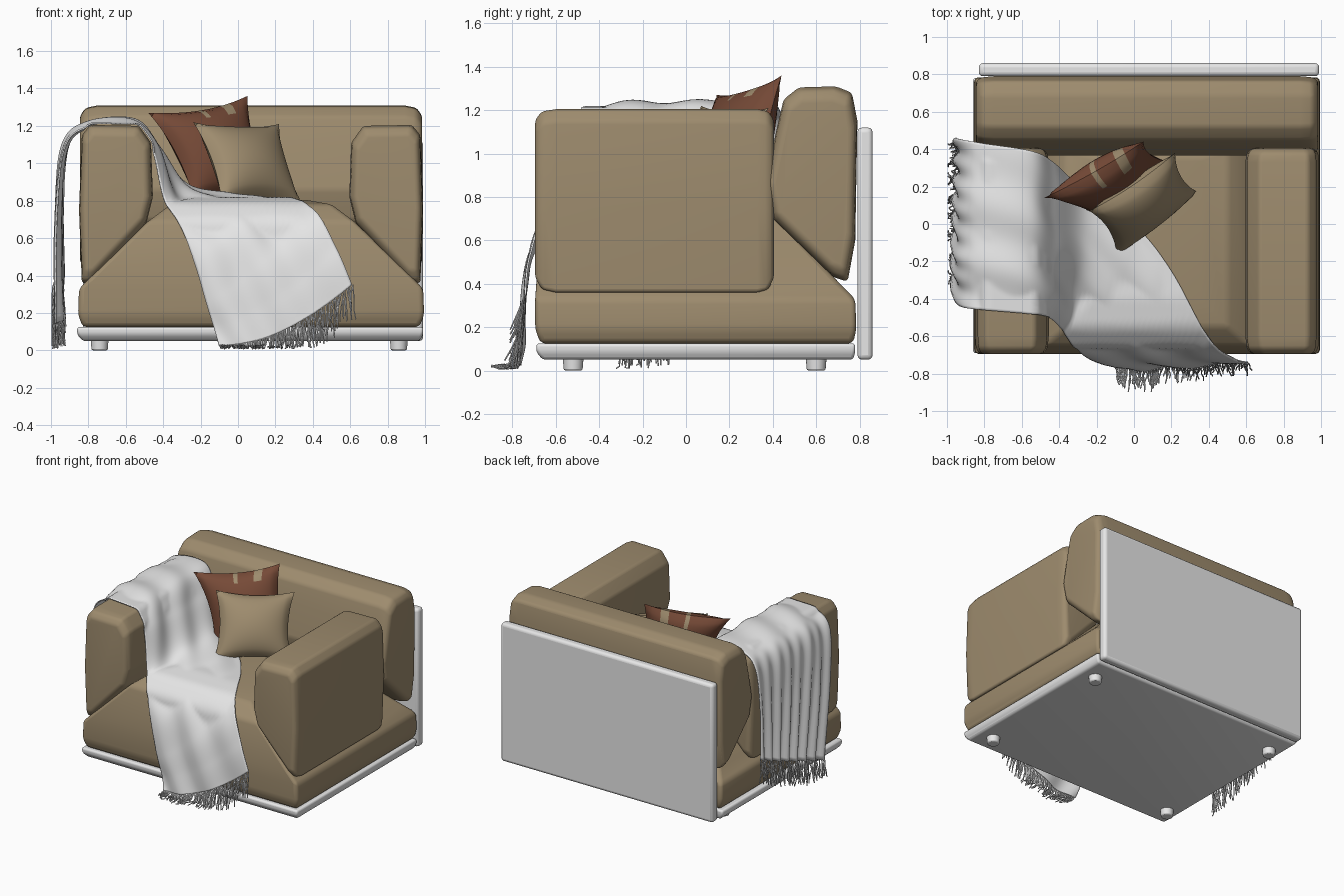
import bpy, bmesh, math, random
from mathutils import Vector
from mathutils.bvhtree import BVHTree

random.seed(4)
if "Cube" in bpy.data.objects:
    bpy.data.objects.remove(bpy.data.objects["Cube"])


def material(name, rgb):
    m = bpy.data.materials.new(name)
    m.use_nodes = True
    m.diffuse_color = (*rgb, 1)
    m.node_tree.nodes["Principled BSDF"].inputs["Base Color"].default_value = (*rgb, 1)
    return m


TAN = material("tan fabric", (0.34, 0.26, 0.155))
BROWN = material("brown leather", (0.18, 0.068, 0.038))
WHITE = material("white frame", (0.8, 0.8, 0.8))
THROW = material("pale grey wool", (0.78, 0.78, 0.78))
MID_X = 0.07


def finish(name, bm, mats, bevel=0, segments=4):
    """Turn a bmesh into a smooth object with optional rounded edges."""
    bmesh.ops.recalc_face_normals(bm, faces=bm.faces)
    mesh = bpy.data.meshes.new(name)
    bm.to_mesh(mesh)
    bm.free()
    obj = bpy.data.objects.new(name, mesh)
    bpy.context.collection.objects.link(obj)
    for m in mats:
        mesh.materials.append(m)
    if bevel:
        mod = obj.modifiers.new("rounding", "BEVEL")
        mod.width, mod.segments, mod.limit_method = bevel, segments, "ANGLE"
        mod.angle_limit = math.radians(15)
    bpy.ops.object.select_all(action="DESELECT")
    obj.select_set(True)
    bpy.context.view_layer.objects.active = obj
    bpy.ops.object.shade_smooth_by_angle(angle=math.radians(50))
    return obj


def loft(name, rings, mat, bevel, segments=4):
    """Skin a list of equally long closed rings and cap both ends."""
    bm = bmesh.new()
    rows = [[bm.verts.new(p) for p in ring] for ring in rings]
    n = len(rows[0])
    for a, b in zip(rows, rows[1:]):
        for i in range(n):
            j = (i + 1) % n
            bm.faces.new((a[i], a[j], b[j], b[i]))
    bm.faces.new(rows[0])
    bm.faces.new(rows[-1])
    return finish(name, bm, [mat], bevel, segments)


def rect(x0, x1, y0, y1, z):
    return [(x0, y0, z), (x1, y0, z), (x1, y1, z), (x0, y1, z)]


# Frame: base slab, back panel and round feet
loft("base_slab", [rect(-0.83, 0.97, -0.66, 0.77, 0.05), rect(-0.86, 0.99, -0.69, 0.78, 0.085),
                   rect(-0.86, 0.99, -0.69, 0.78, 0.125)], WHITE, 0.014, 3)
loft("back_panel", [rect(-0.83, 0.99, 0.79, 0.86, 0.05), rect(-0.83, 0.99, 0.79, 0.86, 1.12)],
     WHITE, 0.022, 3)
for side, x in (("right", -0.74), ("left", 0.86)):
    for end, y in (("front", -0.52), ("back", 0.6)):
        bm = bmesh.new()
        bmesh.ops.create_cone(bm, cap_ends=True, segments=24, radius1=0.043, radius2=0.048, depth=0.06)
        bmesh.ops.translate(bm, verts=bm.verts, vec=(x, y, 0.03))
        finish(f"{end}_{side}_foot", bm, [WHITE], 0.008, 2)

# Seat: a block that slopes inward under the arms and back
seat = loft("seat", [rect(-0.83, 0.97, -0.67, 0.77, 0.125), rect(-0.855, 0.995, -0.695, 0.785, 0.19),
                     rect(-0.85, 0.99, -0.695, 0.78, 0.33), rect(-0.78, 0.92, -0.69, 0.71, 0.40),
                     rect(-0.48, 0.62, -0.65, 0.44, 0.69), rect(-0.36, 0.50, -0.55, 0.40, 0.78),
                     rect(-0.22, 0.36, -0.40, 0.36, 0.805)], TAN, 0.035)

# Arms: wedge-bottomed cushions with slightly pillowed ends
ARM = [(-0.835, 0.36), (-0.79, 0.36), (-0.49, 0.68), (-0.455, 0.82), (-0.465, 1.11),
       (-0.53, 1.2), (-0.79, 1.205), (-0.835, 1.15), (-0.85, 0.75)]


def arm_ring(y, shrink, mirror):
    c = Vector((-0.68, 0.85))
    pts = [c + (Vector(p) - c) * shrink for p in ARM]
    return [(2 * MID_X - p.x if mirror else p.x, y, p.y) for p in pts]


ARM_STEPS = ((-0.695, 0.86), (-0.665, 0.97), (-0.6, 1), (0.33, 1), (0.38, 0.97), (0.405, 0.86))
arms = [loft(f"{side}_arm", [arm_ring(y, s, m) for y, s in ARM_STEPS], TAN, 0.035)
        for side, m in (("right", False), ("left", True))]

# Back cushion: tall wedge profile running the full width
BACK = [(0.365, 0.86), (0.40, 0.70), (0.68, 0.43), (0.745, 0.41), (0.78, 0.6), (0.79, 1.15),
        (0.765, 1.28), (0.69, 1.31), (0.52, 1.305), (0.45, 1.25), (0.415, 1.1)]


def back_ring(x, shrink):
    c = Vector((0.6, 0.87))
    pts = [c + (Vector(p) - c) * shrink for p in BACK]
    return [(x, p.x, p.y) for p in pts]


back = loft("back_cushion", [back_ring(MID_X + x, s) for x, s in
            ((-0.915, 0.87), (-0.885, 0.97), (-0.82, 1), (0.82, 1), (0.885, 0.97), (0.915, 0.87))],
            TAN, 0.035)


# Scatter pillows: two bulged sheets sharing a pinched square outline
def pillow(name, tl, tr, bl, br, thick, mats, patch=None):
    tl, tr, bl, br = map(Vector, (tl, tr, bl, br))
    normal = (tr - tl).cross(tl - bl).normalized()
    n = 20
    bm = bmesh.new()
    for sign in (-1, 1):
        grid = []
        for i in range(n + 1):
            for j in range(n + 1):
                u, v = 2 * i / n - 1, 2 * j / n - 1
                pu, pv = u * (1 - 0.13 * (1 - v * v)), v * (1 - 0.13 * (1 - u * u))
                a, b = (pu + 1) / 2, (pv + 1) / 2
                p = bl.lerp(br, a).lerp(tl.lerp(tr, a), b)
                puff = ((1 - u * u) * (1 - v * v)) ** 0.55 * thick
                grid.append(bm.verts.new(p + normal * sign * puff))
        for i in range(n):
            for j in range(n):
                k = i * (n + 1) + j
                f = bm.faces.new((grid[k], grid[k + n + 1], grid[k + n + 2], grid[k + 1]))
                if patch and patch(i / n, j / n):
                    f.material_index = 1
    bmesh.ops.remove_doubles(bm, verts=bm.verts, dist=0.0005)
    return finish(name, bm, mats)


pillow("brown_pillow", (-0.48, 0.14, 1.27), (0.05, 0.44, 1.36), (-0.24, 0.06, 0.82), (0.2, 0.33, 0.8),
       0.12, [BROWN, TAN], lambda u, v: v > 0.82 and (0.4 < u < 0.5 or 0.68 < u < 0.8))
pillow("tan_pillow", (-0.24, 0.07, 1.22), (0.22, 0.38, 1.21), (-0.09, -0.17, 0.80), (0.34, 0.17, 0.79),
       0.11, [TAN])

# Throw: sheet spanned by three rails, draped over the right arm and seat
RAILS = [
    [(-0.95, 0.45, 0.42), (-0.95, 0.46, 0.8), (-0.91, 0.45, 1.1), (-0.8, 0.43, 1.2), (-0.55, 0.39, 1.22),
     (-0.43, 0.33, 1.08), (-0.28, 0.2, 0.87), (0, 0, 0.82), (0.2, -0.25, 0.82), (0.4, -0.62, 0.76),
     (0.53, -0.72, 0.54), (0.61, -0.74, 0.35)],
    [(-0.96, 0.1, 0.28), (-0.96, 0.05, 0.75), (-0.93, 0, 1.1), (-0.8, -0.02, 1.22), (-0.55, -0.06, 1.23),
     (-0.42, -0.12, 1.08), (-0.28, -0.2, 0.88), (-0.1, -0.4, 0.81), (0.06, -0.62, 0.72),
     (0.15, -0.73, 0.48), (0.2, -0.76, 0.26), (0.23, -0.77, 0.1)],
    [(-0.96, -0.3, 0.14), (-0.97, -0.38, 0.7), (-0.93, -0.44, 1.08), (-0.8, -0.46, 1.2), (-0.58, -0.48, 1.21),
     (-0.45, -0.5, 1.1), (-0.39, -0.56, 0.8), (-0.3, -0.67, 0.64), (-0.23, -0.72, 0.46),
     (-0.17, -0.75, 0.25), (-0.13, -0.76, 0.12), (-0.1, -0.78, 0.03)]]


def along(rail, t):
    """Catmull-Rom point on a rail, t from 0 to 1."""
    pts = [Vector(p) for p in rail]
    s = t * (len(pts) - 1)
    i = min(int(s), len(pts) - 2)
    f = s - i
    a, b, c, d = (pts[max(0, min(len(pts) - 1, i + k))] for k in (-1, 0, 1, 2))
    return 0.5 * (2 * b + (c - a) * f + (2 * a - 5 * b + 4 * c - d) * f * f + (3 * b - a - 3 * c + d) * f ** 3)


deps = bpy.context.evaluated_depsgraph_get()
solids = [BVHTree.FromObject(o, deps) for o in (seat, back, *arms)]
NS, NV = 110, 64
bm = bmesh.new()
rows = []
for i in range(NS + 1):
    a, b, c = (along(r, i / NS) for r in RAILS)
    row = []
    for j in range(NV + 1):
        v = j / NV
        row.append(bm.verts.new(a * (1 - v) * (1 - 2 * v) + b * 4 * v * (1 - v) + c * v * (2 * v - 1)))
    rows.append(row)
for r0, r1 in zip(rows, rows[1:]):
    for j in range(NV):
        bm.faces.new((r0[j], r0[j + 1], r1[j + 1], r1[j]))
bm.normal_update()
for i, row in enumerate(rows):
    t = i / NS
    hang = max(0, 1 - t / 0.25)
    for j, vert in enumerate(row):
        v = j / NV
        fold = math.sin(v * 17 + 2 * math.sin(t * 7)) * (0.35 + 0.65 * v)
        pleat = math.sin(v * 46 + math.sin(t * 9))
        vert.co += vert.normal * (0.014 * fold * (1 - hang) + 0.022 * pleat * hang)
        for tree in solids:
            loc, nor, _, _ = tree.find_nearest(vert.co)
            if (vert.co - loc).dot(nor) < 0.014 and (vert.co - loc).length < 0.2:
                vert.co = loc + nor * 0.014
        vert.co.z = max(vert.co.z, 0.02)
ends = [[v.co.copy() for v in rows[k]] for k in (0, -1)]
throw = finish("throw_blanket", bm, [THROW])
throw.modifiers.new("thickness", "SOLIDIFY").thickness = 0.008

# Fringe: loose strands hanging from both short ends of the throw
for name, edge, out in (("side_fringe", ends[0], Vector((-0.01, 0, 0))),
                        ("front_fringe", ends[1], Vector((0, -0.04, 0)))):
    curve = bpy.data.curves.new(name, "CURVE")
    curve.dimensions, curve.bevel_depth, curve.bevel_resolution = "3D", 0.0035, 1
    for p in edge:
        for _ in range(2):
            spline = curve.splines.new("POLY")
            spline.points.add(4)
            drift = Vector((random.uniform(-0.03, 0.03), random.uniform(-0.03, 0.03), 0))
            drop = random.uniform(0.11, 0.19)
            for k, pt in enumerate(spline.points):
                f = k / 4
                q = p + (out + drift) * f + Vector((random.uniform(-0.005, 0.005), 0, -drop * f))
                if q.z < 0.012:
                    q.y += 0.3 * (q.z - 0.012)
                    q.z = random.uniform(0.008, 0.03)
                q.x = max(q.x, -0.993)
                pt.co = (*q, 1)
    curve.materials.append(THROW)
    bpy.context.collection.objects.link(bpy.data.objects.new(name, curve))
